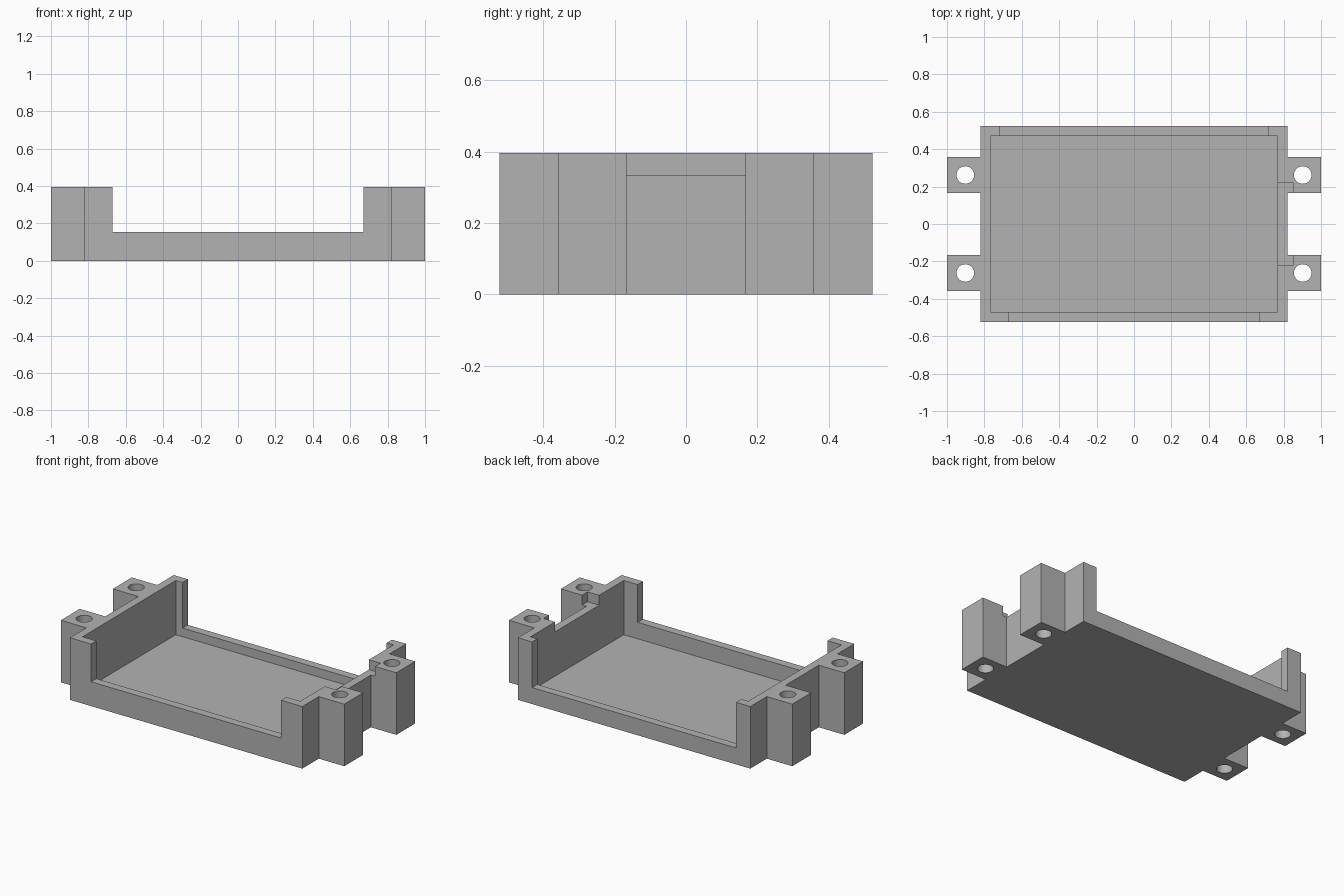
import bpy
import bmesh

cube = bpy.data.objects.get("Cube")
if cube:
    bpy.data.objects.remove(cube, do_unlink=True)

HEIGHT = 0.396
HALF_X, HALF_Y = 0.82, 0.523      # tray body
LUG_X, LUG_IN, LUG_OUT = 1.0, 0.167, 0.357
TOP = HEIGHT + 0.2                # cutters reach past the rim

grey = bpy.data.materials.new("plain grey")
grey.use_nodes = True
grey.diffuse_color = (0.45, 0.45, 0.45, 1)
grey.node_tree.nodes["Principled BSDF"].inputs["Base Color"].default_value = grey.diffuse_color


def add_cutter(name, x, y, z):
    """Box cutter from three (low, high) ranges."""
    bpy.ops.mesh.primitive_cube_add(size=1, location=[sum(r) / 2 for r in (x, y, z)])
    ob = bpy.context.object
    ob.name = name
    ob.scale = [r[1] - r[0] for r in (x, y, z)]
    ob.hide_render = True
    return ob


# Outline of body and mounting lugs: one quadrant, reflected around
quadrant = [(LUG_X, LUG_IN), (LUG_X, LUG_OUT), (HALF_X, LUG_OUT), (HALF_X, HALF_Y)]
quadrant.insert(0, (HALF_X, LUG_IN))
right_half = [(x, -y) for x, y in reversed(quadrant)] + quadrant
outline = right_half + [(-x, -y) for x, y in right_half]

bm = bmesh.new()
base = bm.faces.new([bm.verts.new((x, y, 0)) for x, y in outline])
top = bmesh.ops.extrude_face_region(bm, geom=[base])["geom"]
bmesh.ops.translate(bm, vec=(0, 0, HEIGHT), verts=[g for g in top if isinstance(g, bmesh.types.BMVert)])
bmesh.ops.recalc_face_normals(bm, faces=bm.faces)
mesh = bpy.data.meshes.new("tray")
bm.to_mesh(mesh)
bm.free()
tray = bpy.data.objects.new("mounting_tray", mesh)
bpy.context.collection.objects.link(tray)
mesh.materials.append(grey)

# Cavity, front and back openings, and the shallow side notch
cutters = [
    add_cutter("cavity_cutter", (-0.768, 0.768), (-0.47, 0.47), (0.05, TOP)),
    add_cutter("front_cutter", (-0.67, 0.67), (-0.7, -0.3), (0.155, TOP)),
    add_cutter("back_cutter", (-0.72, 0.72), (0.3, 0.7), (0.105, TOP)),
    add_cutter("notch_cutter", (0.6, 0.85), (-0.222, 0.222), (0.333, TOP)),
]

# Screw holes through the lugs
for sx in (-1, 1):
    for sy in (-1, 1):
        bpy.ops.mesh.primitive_cylinder_add(vertices=32, radius=0.047, depth=2,
                                            location=(sx * 0.902, sy * 0.262, 0))
        hole = bpy.context.object
        hole.name = "screw_hole_cutter"
        hole.hide_render = True
        cutters.append(hole)

bpy.ops.object.select_all(action="DESELECT")
tray.select_set(True)
bpy.context.view_layer.objects.active = tray
for cutter in cutters:
    mod = tray.modifiers.new(cutter.name, "BOOLEAN")
    mod.operation = "DIFFERENCE"
    mod.solver = "EXACT"
    mod.object = cutter
    bpy.ops.object.modifier_apply(modifier=mod.name)
    bpy.data.objects.remove(cutter, do_unlink=True)

bpy.ops.object.shade_smooth_by_angle(angle=0.5)
